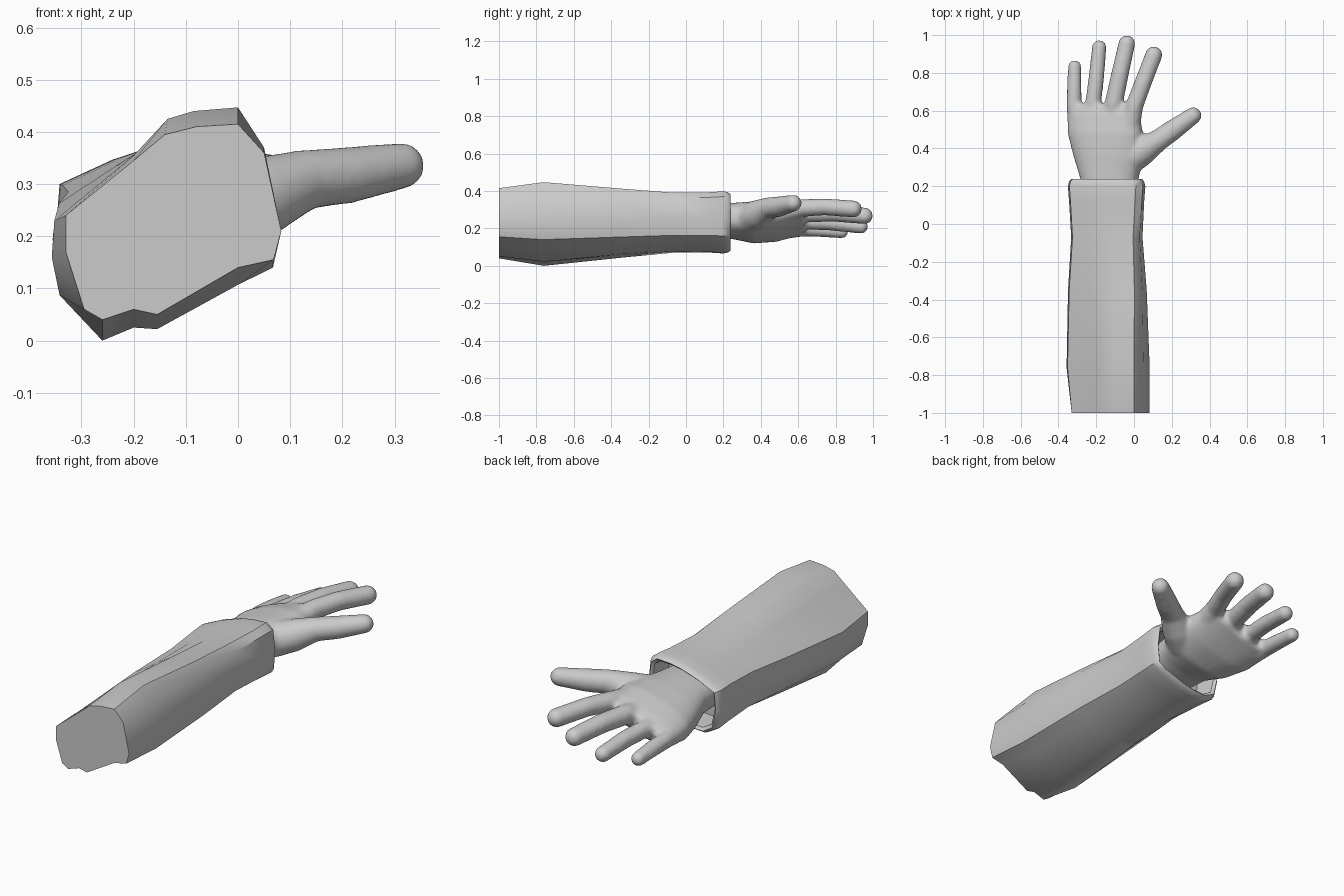
import bpy, bmesh, math
from mathutils import Vector

if "Cube" in bpy.data.objects:
    bpy.data.objects.remove(bpy.data.objects["Cube"])


def material(name, col):
    m = bpy.data.materials.new(name)
    m.diffuse_color = (*col, 1)
    m.use_nodes = True
    m.node_tree.nodes["Principled BSDF"].inputs["Base Color"].default_value = m.diffuse_color
    return m


GREY = material("light grey", (0.6, 0.6, 0.6))


def loft(bm, rings):
    """Skin a list of equal-length point rings and cap both ends."""
    vs = [[bm.verts.new(p) for p in r] for r in rings]
    n = len(vs[0])
    faces = []
    for a, b in zip(vs, vs[1:]):
        for i in range(n):
            j = (i + 1) % n
            faces.append(bm.faces.new((a[i], a[j], b[j], b[i])))
    faces += [bm.faces.new(vs[0]), bm.faces.new(vs[-1])]
    bmesh.ops.recalc_face_normals(bm, faces=faces)


def make(name, bm):
    me = bpy.data.meshes.new(name)
    bm.to_mesh(me)
    bm.free()
    ob = bpy.data.objects.new(name, me)
    bpy.context.collection.objects.link(ob)
    bpy.ops.object.select_all(action='DESELECT')
    bpy.context.view_layer.objects.active = ob
    ob.select_set(True)
    return ob


# --- sleeve: cut end, elbow swell and cuff outlines (x, z)
END = [(-.33, .24), (-.2, .345), (-.14, .395), (-.08, .41), (0, .415), (.05, .36), (.083, .21),
       (.068, .155), (0, .14), (-.155, .05), (-.2, .06), (-.26, .04), (-.295, .06), (-.33, .17)]
SWELL = [(-.352, .23), (-.2, .355), (-.135, .425), (-.085, .44), (0, .447), (.05, .37), (.083, .21),
         (.067, .14), (0, .107), (-.155, .022), (-.2, .025), (-.26, 0), (-.342, .087), (-.357, .16)]
CUFF = [(-.342, .30), (-.24, .347), (-.14, .38), (-.07, .393), (.01, .398), (.047, .37), (.06, .26),
        (.05, .16), (.01, .13), (-.12, .085), (-.19, .07), (-.27, .066), (-.328, .10), (-.35, .2)]
CX, CZ = -.143, .23


def section(y, a, b=None, t=0, sx=1, sz=1):
    b = b or a
    out = []
    for (x0, z0), (x1, z1) in zip(a, b):
        x, z = x0 + (x1 - x0) * t, z0 + (z1 - z0) * t
        out.append((CX + (x - CX) * sx, y, CZ + (z - CZ) * sz))
    return out


bm = bmesh.new()
loft(bm, [
    section(-1, END),
    section(-.76, SWELL),
    section(-.35, SWELL, CUFF, .5, .98, .95),
    section(-.07, SWELL, CUFF, .85, .91, .92),
    section(.12, CUFF, None, 0, .97, .97),
    section(.2, CUFF),
    section(.225, CUFF, None, 0, .97, .97),
    section(.237, CUFF, None, 0, .92, .91),
    section(.225, CUFF, None, 0, .86, .83),   # rim rolls inwards
    section(.11, CUFF, None, 0, .82, .78),
])
sleeve = make("sleeve", bm)
sleeve.data.materials.append(GREY)
bpy.ops.object.shade_smooth_by_angle(angle=math.radians(38))

# --- hand: palm as tilted oval sections (y, x, z, half width, half thickness, tilt)
PALM = [(.09, -.13, .235, .14, .09, .15), (.24, -.13, .24, .155, .09, .18),
        (.36, -.135, .232, .188, .1, .25), (.48, -.152, .238, .205, .088, .3),
        (.58, -.16, .245, .2, .062, .32), (.635, -.16, .245, .17, .045, .32)]


def oval(y, cx, cz, w, h, tilt, n=32):
    pts = []
    for i in range(n):
        c, s = math.cos(math.tau * i / n), math.sin(math.tau * i / n)
        u = w * math.copysign(abs(c) ** .8, c)
        v = h * math.copysign(abs(s) ** .8, s)
        pts.append((cx + u * math.cos(tilt) - v * math.sin(tilt), y,
                    cz + u * math.sin(tilt) + v * math.cos(tilt)))
    return pts


def finger(bm, pts):
    """Chain of overlapping balls through (x, y, z, radius) joints."""
    for p, q in zip(pts, pts[1:]):
        a, b = Vector(p), Vector(q)
        steps = max(2, int((b - a).length / .016))
        for k in range(steps + 1):
            c = a.lerp(b, k / steps)
            geo = bmesh.ops.create_icosphere(bm, subdivisions=3, radius=c[3])
            bmesh.ops.translate(bm, verts=geo["verts"], vec=c[:3])


bm = bmesh.new()
loft(bm, [oval(*p) for p in PALM])
FINGERS = [
    # little
    [(-.3, .5, .19, .05), (-.317, .63, .197, .041), (-.316, .73, .192, .039), (-.314, .832, .182, .036)],
    # ring
    [(-.21, .5, .22, .055), (-.216, .64, .236, .043), (-.2, .77, .23, .042), (-.184, .935, .21, .039)],
    # middle
    [(-.12, .5, .25, .055), (-.107, .64, .28, .049), (-.075, .79, .282, .047), (-.038, .955, .267, .045)],
    # index
    [(-.03, .48, .28, .06), (.0, .62, .309, .048), (.045, .74, .315, .046), (.105, .895, .304, .046)],
    # thumb
    [(-.03, .34, .255, .085), (.04, .385, .275, .078), (.125, .44, .308, .058),
     (.21, .5, .317, .055), (.313, .574, .335, .045)],
]
for f in FINGERS:
    finger(bm, f)
hand = make("hand", bm)

# fuse into one skin, then relax it
rm = hand.modifiers.new("fuse", 'REMESH')
rm.mode = 'VOXEL'
rm.voxel_size = .011
sm = hand.modifiers.new("relax", 'SMOOTH')
sm.factor = .5
sm.iterations = 6
bpy.ops.object.convert(target='MESH')
hand.data.materials.clear()
hand.data.materials.append(GREY)
bpy.ops.object.shade_smooth()
